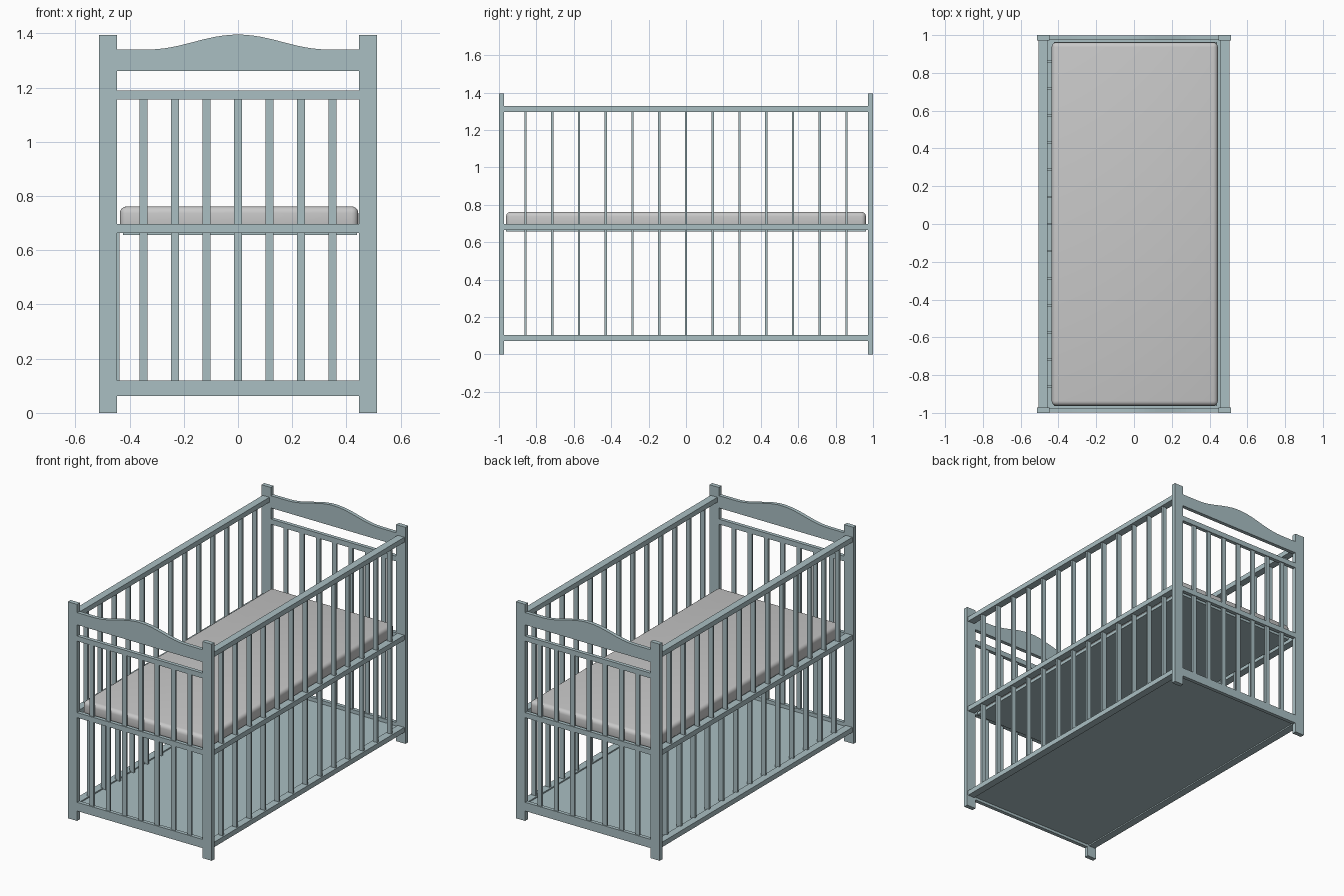
import bpy, bmesh, math

if "Cube" in bpy.data.objects:
    bpy.data.objects.remove(bpy.data.objects["Cube"])


def material(name, rgb):
    m = bpy.data.materials.new(name)
    m.diffuse_color = (*rgb, 1)
    m.use_nodes = True
    m.node_tree.nodes["Principled BSDF"].inputs["Base Color"].default_value = m.diffuse_color
    return m


WOOD = material("pale teal paint", (0.40, 0.52, 0.545))
CLOTH = material("light grey fabric", (0.58, 0.58, 0.58))


def finish(name, bm, mat):
    bmesh.ops.recalc_face_normals(bm, faces=bm.faces)
    me = bpy.data.meshes.new(name)
    bm.to_mesh(me)
    bm.free()
    me.materials.append(mat)
    ob = bpy.data.objects.new(name, me)
    bpy.context.collection.objects.link(ob)
    return ob


def add_box(bm, x, y, z):
    """Add a box given its (min, max) on each axis."""
    vs = bmesh.ops.create_cube(bm, size=1)["verts"]
    for v in vs:
        v.co = [r[0] if c < 0 else r[1] for c, r in zip(v.co, (x, y, z))]


def boxes(name, ranges, mat=WOOD):
    bm = bmesh.new()
    for r in ranges:
        add_box(bm, *r)
    return finish(name, bm, mat)


def span(c, width):
    return (c - width / 2, c + width / 2)


# Ends: posts, rails, slats and the curved headboard
for side, label in ((-1, "front"), (1, "back")):
    yc = side * 0.986
    for sx, s in ((-1, "left"), (1, "right")):
        boxes(f"{label}_{s}_post", [(span(sx * 0.48, 0.066), span(yc, 0.028), (0, 1.395))])

    thick = span(yc, 0.024)
    for part, z in (("bottom", (0.063, 0.119)), ("middle", (0.664, 0.697)), ("upper", (1.157, 1.19))):
        boxes(f"{label}_{part}_rail", [((-0.45, 0.45), thick, z)])

    boxes(f"{label}_slats", [(span(i * 0.1162, 0.03), span(yc, 0.012), z)
                             for i in range(-3, 4)
                             for z in ((0.115, 0.668), (0.693, 1.16))])

    # headboard outline with a cosine hump, extruded through its thickness
    bm = bmesh.new()
    pts = [(-0.45, 1.341)]
    for i in range(25):
        x = -0.33 + 0.66 * i / 24
        pts.append((x, 1.341 + 0.0275 * (1 + math.cos(math.pi * x / 0.33))))
    pts += [(0.45, 1.341), (0.45, 1.262), (-0.45, 1.262)]
    face = bm.faces.new([bm.verts.new((x, thick[0], z)) for x, z in pts])
    new = bmesh.ops.extrude_face_region(bm, geom=[face])["geom"]
    bmesh.ops.translate(bm, vec=(0, thick[1] - thick[0], 0),
                        verts=[g for g in new if isinstance(g, bmesh.types.BMVert)])
    finish(f"{label}_headboard", bm, WOOD)

# Long sides: three rails and two rows of slats
for sx, label in ((-1, "left"), (1, "right")):
    xc = sx * 0.481
    for part, z in (("bottom", (0.072, 0.104)), ("middle", (0.666, 0.698)), ("top", (1.297, 1.329))):
        boxes(f"{label}_{part}_rail", [(span(xc, 0.048), (-0.974, 0.974), z)])
    lower_x = span(-0.454, 0.032) if sx < 0 else span(xc, 0.03)
    boxes(f"{label}_slats", [(x, span(i * 0.143, 0.013), z)
                             for i in range(-6, 7)
                             for x, z in ((lower_x, (0.09, 0.67)),
                                          (span(xc, 0.03), (0.694, 1.30)))])

# Floor board and mattress base
boxes("floor_board", [((-0.465, 0.465), (-0.976, 0.976), (0.08, 0.096))])
boxes("mattress_base", [((-0.424, 0.44), (-0.963, 0.963), (0.656, 0.676))])

# Mattress with softened edges
mattress = boxes("mattress", [((-0.436, 0.444), (-0.962, 0.962), (0.67, 0.762))], CLOTH)
bev = mattress.modifiers.new("soft edges", "BEVEL")
bev.width = 0.025
bev.segments = 4
bpy.context.view_layer.objects.active = mattress
mattress.select_set(True)
bpy.ops.object.modifier_apply(modifier=bev.name)
bpy.ops.object.shade_smooth_by_angle(angle=math.radians(40))
